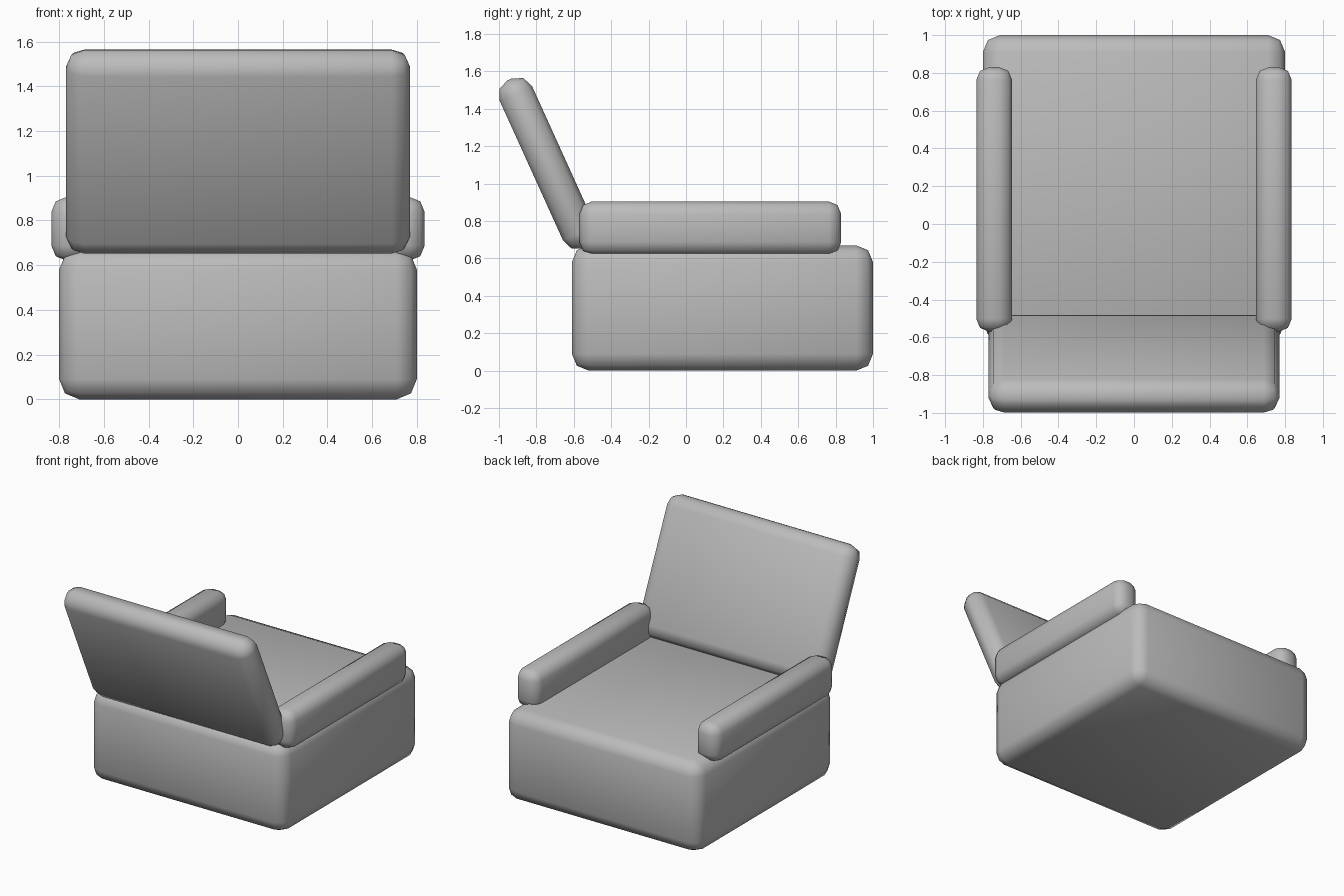
import bpy
import math

default_cube = bpy.data.objects.get("Cube")
if default_cube:
    bpy.data.objects.remove(default_cube, do_unlink=True)

# Single upholstery colour
fabric = bpy.data.materials.new("grey_fabric")
fabric.use_nodes = True
grey = (0.5, 0.5, 0.5, 1.0)
fabric.diffuse_color = grey
fabric.node_tree.nodes["Principled BSDF"].inputs["Base Color"].default_value = grey


def cushion(name, center, size, radius, tilt=0.0):
    """Soft-edged block: a box with a two-step rounded bevel."""
    bpy.ops.mesh.primitive_cube_add(size=1, location=center)
    obj = bpy.context.object
    obj.name = name
    obj.scale = size
    bpy.ops.object.transform_apply(location=False, rotation=False, scale=True)
    obj.rotation_euler.x = math.radians(tilt)
    bevel = obj.modifiers.new("soft_edges", 'BEVEL')
    bevel.width = radius
    bevel.segments = 2
    bevel.limit_method = 'NONE'
    bpy.ops.object.modifier_apply(modifier=bevel.name)
    obj.data.materials.append(fabric)
    bpy.ops.object.shade_smooth()
    return obj


# Seat block
cushion("seat_base", (0, 0.195, 0.335), (1.6, 1.61, 0.67), 0.09)

# Reclined backrest
cushion("backrest", (0, -0.74, 1.108), (1.54, 0.19, 0.986), 0.083, tilt=24.4)

# Armrests
for side, x in (("left", 0.74), ("right", -0.74)):
    cushion(side + "_armrest", (x, 0.13, 0.7625), (0.19, 1.4, 0.285), 0.068)
